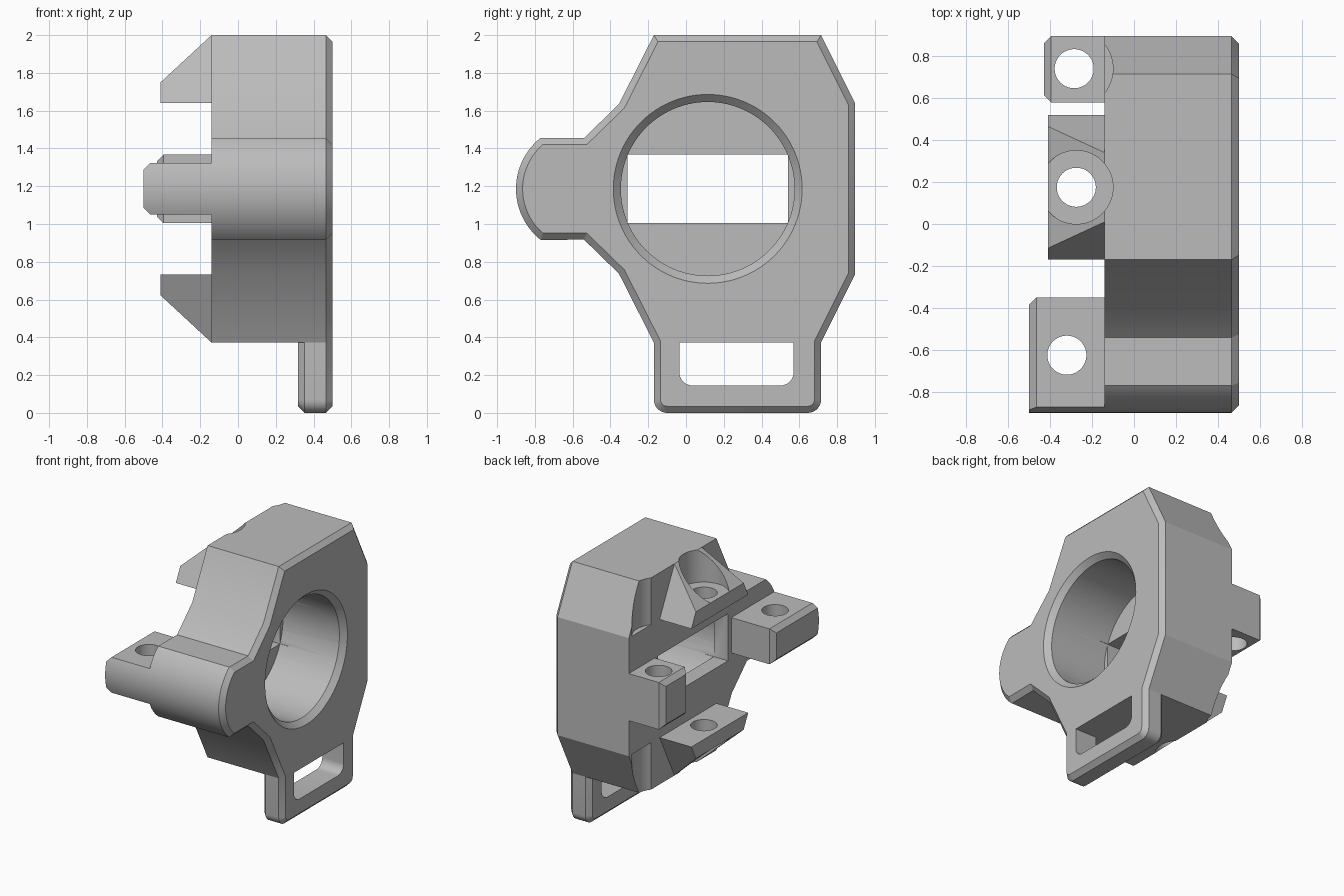
import bpy, bmesh, math
from mathutils import Matrix, Vector

cube = bpy.data.objects.get("Cube")
if cube:
    bpy.data.objects.remove(cube, do_unlink=True)

grey = bpy.data.materials.new("plain grey")
grey.use_nodes = True
COLOUR = (0.5, 0.5, 0.5, 1)
grey.diffuse_color = COLOUR
grey.node_tree.nodes["Principled BSDF"].inputs["Base Color"].default_value = COLOUR

MID = 1.186                      # height of the mirror plane
BACK, FACE, CH = -0.14, 0.5, 0.035
TOP, BASE = 2.0, 2 * MID - 2.0   # body top and underside
flip = lambda z: 2 * MID - z


def make(name, bm):
    bmesh.ops.recalc_face_normals(bm, faces=bm.faces)
    mesh = bpy.data.meshes.new(name)
    bm.to_mesh(mesh)
    bm.free()
    mesh.materials.append(grey)
    ob = bpy.data.objects.new(name, mesh)
    bpy.context.collection.objects.link(ob)
    return ob


def prism(pts, to3d, shift):
    """Extrude a flat outline along a vector."""
    bm = bmesh.new()
    face = bm.faces.new([bm.verts.new(to3d(*p)) for p in pts])
    out = bmesh.ops.extrude_face_region(bm, geom=[face])["geom"]
    bmesh.ops.translate(bm, vec=shift, verts=[v for v in out if isinstance(v, bmesh.types.BMVert)])
    return bm


def along_x(pts, x0, x1):
    return prism(pts, lambda y, z: (x0, y, z), (x1 - x0, 0, 0))


def box(x0, x1, y0, y1, z0, z1):
    return along_x([(y0, z0), (y1, z0), (y1, z1), (y0, z1)], x0, x1)


def rod(centre, r, depth, axis="Z", r2=None):
    bm = bmesh.new()
    bmesh.ops.create_cone(bm, cap_ends=True, segments=96, radius1=r, radius2=r if r2 is None else r2, depth=depth)
    turn = Matrix.Rotation(math.pi / 2, 4, "Y") if axis == "X" else Matrix()
    bmesh.ops.transform(bm, matrix=Matrix.Translation(centre) @ turn, verts=bm.verts)
    return bm


def upright(x, y, r, z0, z1):
    return rod((x, y, (z0 + z1) / 2), r, z1 - z0)


def chamfer(bm, rule):
    edges = [e for e in bm.edges if rule(*[v.co for v in e.verts])]
    bmesh.ops.bevel(bm, geom=edges, offset=CH, segments=1, affect="EDGES", clamp_overlap=False)


def carve(ob, *cutters, operation="DIFFERENCE"):
    for bm in cutters:
        tool = make("cutter", bm)
        tool.hide_render = True
        mod = ob.modifiers.new("cut", "BOOLEAN")
        mod.object, mod.operation, mod.solver = tool, operation, "EXACT"
        bpy.context.view_layer.objects.active = ob
        bpy.ops.object.modifier_apply(modifier=mod.name)
        bpy.data.objects.remove(tool, do_unlink=True)


def arc(cy, cz, r, a0, a1, n):
    angles = [math.radians(a0 + (a1 - a0) * i / n) for i in range(n + 1)]
    return [(cy + r * math.cos(a), cz + r * math.sin(a)) for a in angles]


def at_x(x):
    return lambda a, b: abs(a.x - x) < 1e-3 and abs(b.x - x) < 1e-3


# Body outline: octagonal block, round side lobe and strap tab
LOBE_Y, LOBE_R = -0.555, 0.345
upper_left = [(-0.54, 1.455), (-0.355, 1.635), (-0.17, TOP)]
lower_left = [(y, flip(z)) for y, z in reversed(upper_left)]
outline = upper_left + [(0.715, TOP), (0.895, 1.64), (0.895, flip(1.64)), (0.715, BASE)]
outline += arc(0.645, 0.07, 0.07, 0, -90, 8) + arc(-0.1, 0.07, 0.07, -90, -180, 8)
outline += lower_left + arc(LOBE_Y, MID, LOBE_R, 231.5, 128.5, 32)

bm = along_x(outline, BACK, FACE)
chamfer(bm, at_x(FACE))
body = make("body", bm)

# Thin the tab and chamfer its rear rim
TAB_X = 0.318
carve(body, box(-1, TAB_X, -0.5, 1, -0.5, BASE))
bm = bmesh.new()
bm.from_mesh(body.data)
chamfer(bm, lambda a, b: at_x(TAB_X)(a, b) and min(a.z, b.z) < BASE - 0.01)
bm.to_mesh(body.data)
bm.free()

# Strap slot, bore with chamfered mouth, and rear window
slot = [(0.57, BASE), (-0.035, BASE)] + arc(0.035, 0.215, 0.07, 180, 270, 8) + arc(0.5, 0.215, 0.07, 270, 360, 8)
BORE_Y, WALL = 0.115, -0.02
carve(body,
      along_x(slot, TAB_X - 0.1, 0.7),
      rod((WALL + 0.5, BORE_Y, MID), 0.46, 1.0, "X"),
      rod((FACE - 0.01, BORE_Y, MID), 0.45, 0.08, "X", 0.53 - 0.0),
      box(-0.3, 0.05, -0.31, 0.54, 1.005, flip(1.005)))

# Screw positions
WEDGE, REAR, LOBE = (-0.275, 0.175), (-0.285, 0.74), (-0.32, -0.625)
HOLE, HEAD, FLOOR = 0.093, 0.175, 1.75

for side, z in (("upper", lambda h: h), ("lower", flip)):
    def span(a, b):
        return sorted((z(a), z(b)))
    # Clearance grooves in the body
    carve(body, upright(*WEDGE, HEAD, *span(FLOOR, 2.2)),
          upright(*REAR, 0.185, *span(1.64, 2.2)))
    # Tapered screw wedge with sloping top and sunken seat
    wedge = make(side + "_screw_wedge", along_x(
        [(-0.17, z(1.64)), (0.52, z(1.64)), (0.34, z(TOP)), (0.01, z(TOP))], -0.41, BACK))
    slope = prism([(-0.41, z(1.75)), (BACK, z(TOP)), (BACK, z(2.3)), (-0.8, z(2.3)), (-0.8, z(1.389))],
                  lambda x, h: (x, -0.5, h), (0, 1.5, 0))
    carve(wedge, slope, upright(*WEDGE, HEAD, *span(FLOOR, 2.2)),
          upright(*WEDGE, HOLE, *span(1.5, 2.2)))

# Rear lug
bm = box(-0.43, BACK, 0.58, 0.895, 1.005, flip(1.005))
chamfer(bm, at_x(-0.43))
rear_lug = make("rear_lug", bm)
carve(rear_lug, upright(*REAR, HOLE, 0.8, 1.6))

# Lobe lug, rounded to follow the lobe
bm = box(-0.5, BACK, -1.1, -0.35, 1.05, flip(1.05))
chamfer(bm, at_x(-0.5))
lobe_lug = make("lobe_lug", bm)
carve(lobe_lug, rod((-0.3, LOBE_Y, MID), LOBE_R, 1.0, "X"), operation="INTERSECT")
carve(lobe_lug, upright(*LOBE, HOLE, 0.8, 1.6))

# Smooth the round walls, keep edges sharp
for ob in list(bpy.context.collection.objects):
    if ob.type == "MESH" and ob.data.materials and ob.data.materials[0] == grey:
        bpy.ops.object.select_all(action="DESELECT")
        ob.select_set(True)
        bpy.context.view_layer.objects.active = ob
        bpy.ops.object.shade_smooth_by_angle(angle=math.radians(25))
